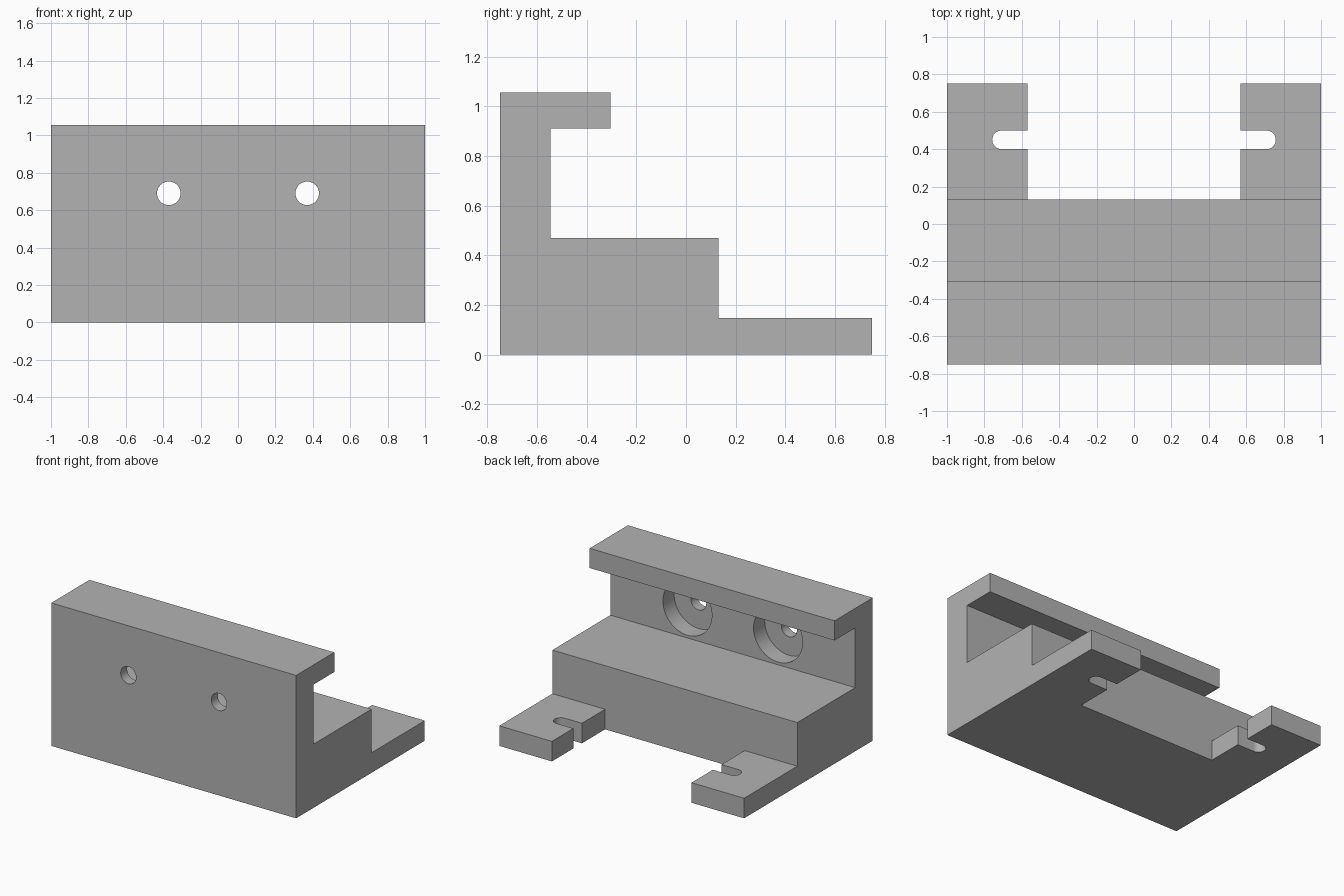
import bpy, bmesh, math
from mathutils import Matrix

if "Cube" in bpy.data.objects:
    bpy.data.objects.remove(bpy.data.objects["Cube"], do_unlink=True)

GREY = (0.45, 0.45, 0.45, 1)
mat = bpy.data.materials.new("plain grey")
mat.use_nodes = True
mat.diffuse_color = GREY
mat.node_tree.nodes["Principled BSDF"].inputs["Base Color"].default_value = GREY


def prism(name, outline, matrix, depth):
    """Extrude a 2D outline along local z, centred, then place it."""
    bm = bmesh.new()
    face = bm.faces.new([bm.verts.new((a, b, -depth / 2)) for a, b in outline])
    new = bmesh.ops.extrude_face_region(bm, geom=[face])["geom"]
    bmesh.ops.translate(bm, vec=(0, 0, depth),
                        verts=[v for v in new if isinstance(v, bmesh.types.BMVert)])
    bm.transform(matrix)
    bmesh.ops.recalc_face_normals(bm, faces=bm.faces)
    mesh = bpy.data.meshes.new(name)
    bm.to_mesh(mesh)
    bm.free()
    mesh.materials.append(mat)
    obj = bpy.data.objects.new(name, mesh)
    bpy.context.collection.objects.link(obj)
    return obj


def arc(r, start, end, steps, cx=0, cy=0):
    angles = [start + (end - start) * i / steps for i in range(steps + 1)]
    return [(cx + r * math.cos(a), cy + r * math.sin(a)) for a in angles]


def cut(target, cutter):
    cutter.hide_render = True
    mod = target.modifiers.new("cut", "BOOLEAN")
    mod.operation, mod.solver, mod.object = "DIFFERENCE", "EXACT", cutter
    bpy.context.view_layer.objects.active = target
    bpy.ops.object.modifier_apply(modifier=mod.name)
    bpy.data.objects.remove(cutter, do_unlink=True)


# Stepped side profile (y, z), extruded along x
profile = [(-0.75, 0), (0.75, 0), (0.75, 0.148), (0.13, 0.148), (0.13, 0.47),
           (-0.545, 0.47), (-0.545, 0.91), (-0.305, 0.91), (-0.305, 1.055), (-0.75, 1.055)]
along_x = Matrix(((0, 0, 1, 0), (1, 0, 0, 0), (0, 1, 0, 0), (0, 0, 0, 1)))
bracket = prism("bracket_body", profile, along_x, 2)

# Gap between the two mounting feet
gap = [(-0.57, 0.13), (0.57, 0.13), (0.57, 0.9), (-0.57, 0.9)]
cut(bracket, prism("foot_gap_cutter", gap, Matrix.Identity(4), 1))

# Round-ended slots in the feet, and counterbored screw holes in the wall
slot = [(0.5, 0.5), (0.5, 0.4)] + arc(0.05, -math.pi / 2, math.pi / 2, 16, 0.708, 0.45)
circle = arc(1, 0, 2 * math.pi, 48)[:-1]
for side in (-1, 1):
    cut(bracket, prism("slot_cutter", slot, Matrix.Diagonal((side, 1, 1, 1)), 1))
    for name, radius, y, depth in (("hole_cutter", 0.063, -0.7, 0.4),
                                   ("counterbore_cutter", 0.2, -0.575, 0.2)):
        place = Matrix.Translation((side * 0.37, y, 0.69)) @ Matrix.Rotation(math.pi / 2, 4, "X")
        cut(bracket, prism(name, [(a * radius, b * radius) for a, b in circle], place, depth))

# Smooth bores, crisp edges
bpy.ops.object.select_all(action="DESELECT")
bracket.select_set(True)
bpy.context.view_layer.objects.active = bracket
bpy.ops.object.shade_smooth_by_angle(angle=math.radians(30))
